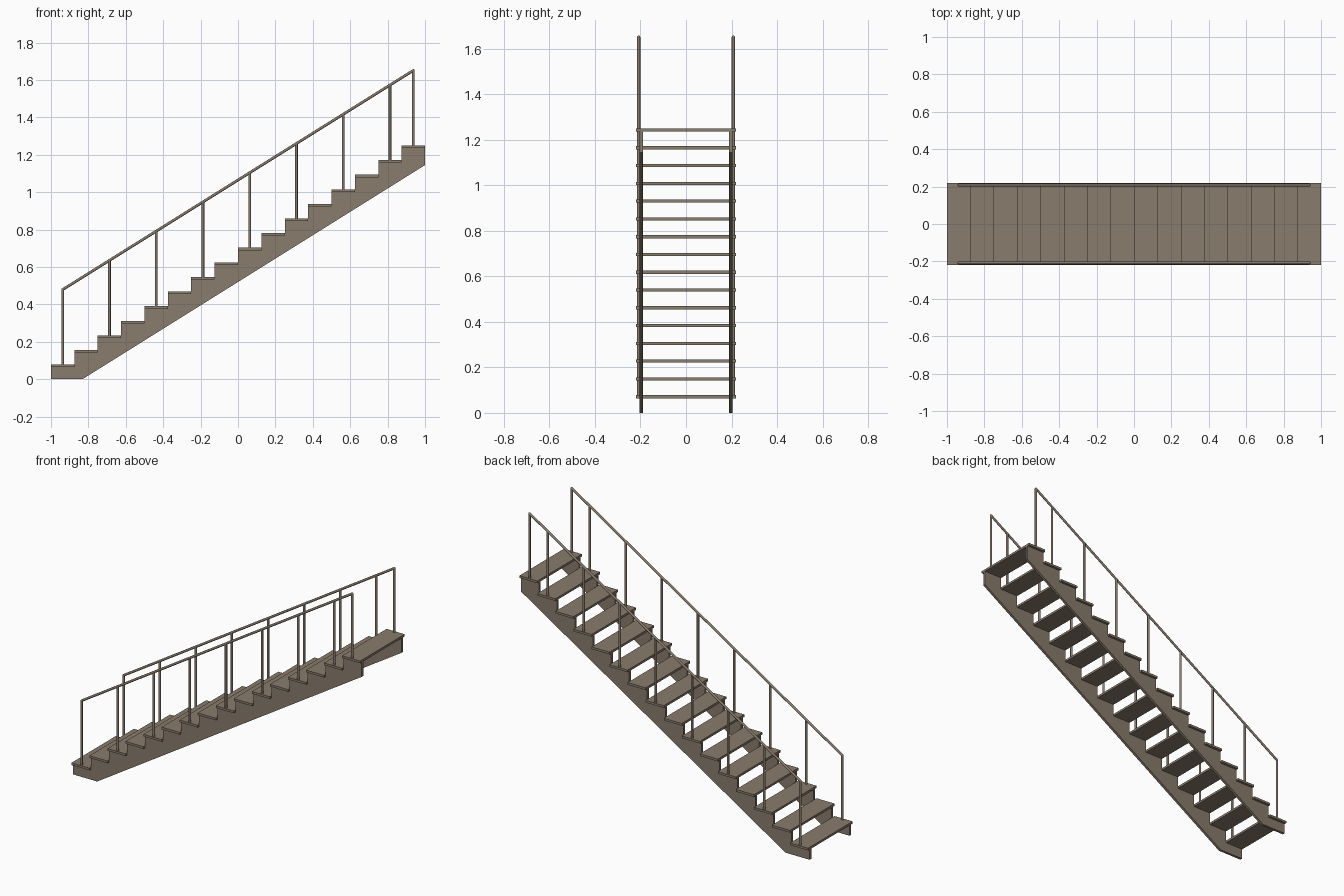
import bpy
import bmesh
from math import radians
from mathutils import Vector

if "Cube" in bpy.data.objects:
    bpy.data.objects.remove(bpy.data.objects["Cube"], do_unlink=True)

STEPS = 16
RUN = 2 / STEPS
RISE = RUN * 0.625
TREAD_T = 0.014
HALF_W = 0.22
STRINGER_IN, STRINGER_OUT = 0.189, 0.205
RAIL_Y, RAIL_H, TUBE_R = 0.208, 0.401, 0.0072

paint = bpy.data.materials.new("brown_paint")
paint.use_nodes = True
colour = (0.25, 0.20, 0.15, 1)
paint.diffuse_color = colour
paint.node_tree.nodes["Principled BSDF"].inputs["Base Color"].default_value = colour


def finish(name, bm, smooth=False):
    bmesh.ops.recalc_face_normals(bm, faces=bm.faces)
    mesh = bpy.data.meshes.new(name)
    bm.to_mesh(mesh)
    bm.free()
    mesh.materials.append(paint)
    obj = bpy.data.objects.new(name, mesh)
    bpy.context.collection.objects.link(obj)
    if smooth:
        bpy.ops.object.select_all(action="DESELECT")
        obj.select_set(True)
        bpy.context.view_layer.objects.active = obj
        bpy.ops.object.shade_smooth_by_angle(angle=radians(50))
    return obj


def tube(name, a, b):
    a, b = Vector(a), Vector(b)
    bm = bmesh.new()
    bmesh.ops.create_cone(bm, cap_ends=True, segments=12, radius1=TUBE_R,
                          radius2=TUBE_R, depth=(b - a).length)
    turn = (b - a).to_track_quat("Z", "Y").to_matrix().to_4x4()
    turn.translation = (a + b) / 2
    bm.transform(turn)
    return finish(name, bm, smooth=True)


def step_x(i):
    return -1 + (i + 0.5) * RUN


def step_z(i):
    return (i + 1) * RISE


# Treads
for i in range(STEPS):
    bm = bmesh.new()
    bmesh.ops.create_cube(bm, size=1)
    bmesh.ops.scale(bm, vec=(RUN, 2 * HALF_W, TREAD_T), verts=bm.verts)
    bmesh.ops.translate(bm, vec=(step_x(i), 0, step_z(i) - TREAD_T / 2), verts=bm.verts)
    finish(f"tread_{i + 1}", bm)

# Sawtooth stringer outline in the xz plane
outline = [(1, 1.145), (-0.832, 0), (-1, 0)]
for i in range(STEPS):
    z = step_z(i) - TREAD_T
    outline += [(-1 + i * RUN, z), (-1 + (i + 1) * RUN, z)]

# Stringers and handrails on both sides
posts = list(range(0, STEPS, 2)) + [STEPS - 1]
for side, s in (("left", 1), ("right", -1)):
    name = {1: "back", -1: "front"}[s]
    bm = bmesh.new()
    face = bm.faces.new([bm.verts.new((x, s * STRINGER_IN, z)) for x, z in outline])
    extruded = bmesh.ops.extrude_face_region(bm, geom=[face])["geom"]
    moved = [v for v in extruded if isinstance(v, bmesh.types.BMVert)]
    bmesh.ops.translate(bm, vec=(0, s * (STRINGER_OUT - STRINGER_IN), 0), verts=moved)
    finish(f"{name}_stringer", bm)

    y = s * RAIL_Y
    for n, i in enumerate(posts):
        tube(f"{name}_post_{n + 1}", (step_x(i), y, step_z(i) - TREAD_T / 2),
             (step_x(i), y, step_z(i) + RAIL_H))
    ends = [(step_x(i), y, step_z(i) + RAIL_H) for i in (0, STEPS - 1)]
    tube(f"{name}_handrail", *ends)

    # Rounded elbows where the rail meets the end posts
    for label, end in zip(("lower", "upper"), ends):
        bm = bmesh.new()
        bmesh.ops.create_uvsphere(bm, u_segments=12, v_segments=8, radius=TUBE_R)
        bmesh.ops.translate(bm, vec=end, verts=bm.verts)
        finish(f"{name}_{label}_elbow", bm, smooth=True)
